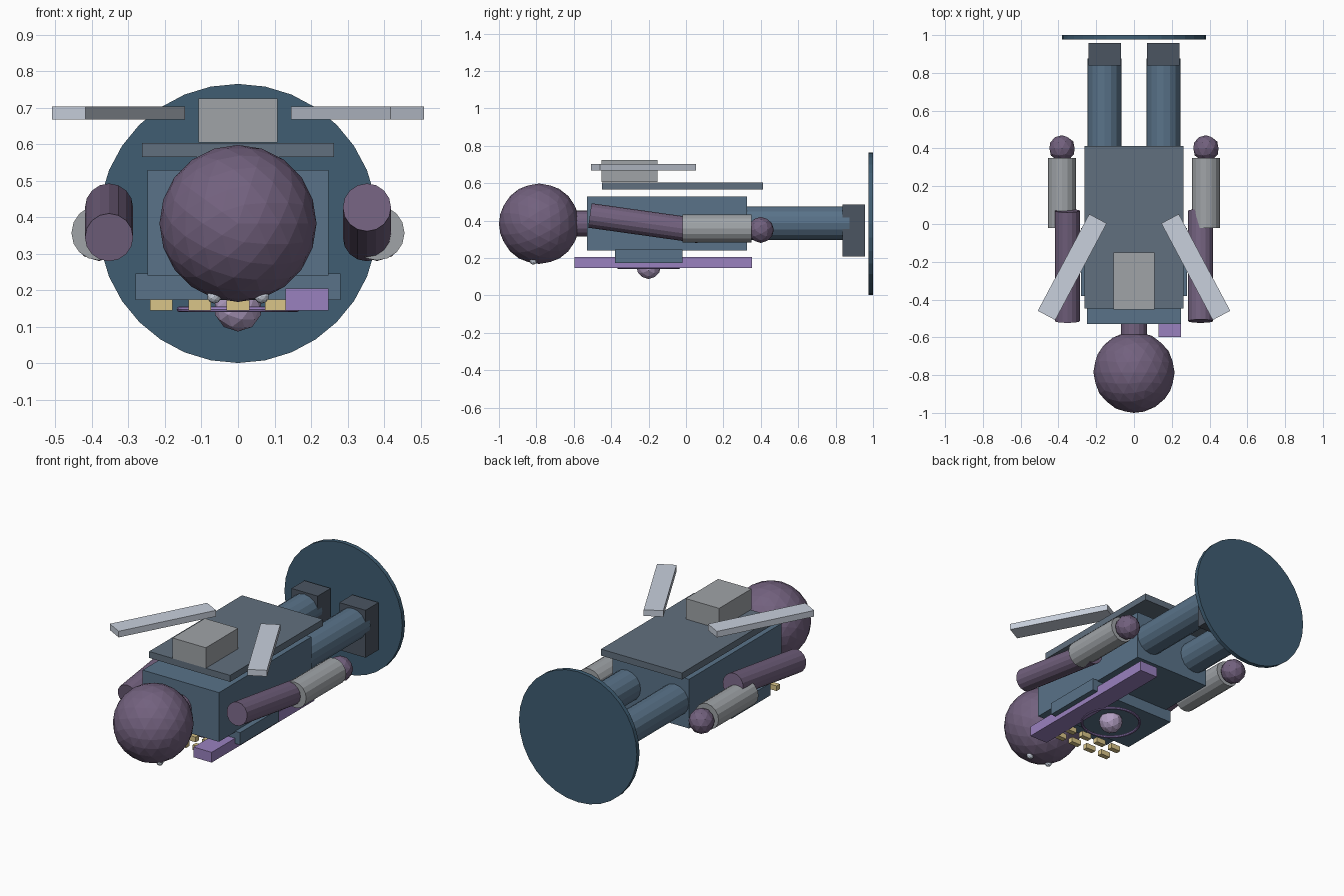
import bpy
from math import radians, pi

if "Cube" in bpy.data.objects:
    bpy.data.objects.remove(bpy.data.objects["Cube"])


def material(name, r, g, b):
    m = bpy.data.materials.new(name)
    m.diffuse_color = (r, g, b, 1)
    m.use_nodes = True
    m.node_tree.nodes["Principled BSDF"].inputs["Base Color"].default_value = m.diffuse_color
    return m


BLUE = material("steel_blue", 0.10, 0.17, 0.25)
DISC = material("deep_blue", 0.05, 0.11, 0.17)
PLATE = material("slate", 0.12, 0.16, 0.21)
SKIN = material("dusky_purple", 0.17, 0.12, 0.21)
VIOLET = material("violet", 0.32, 0.22, 0.52)
LILAC = material("lilac", 0.45, 0.35, 0.55)
YELLOW = material("sand", 0.70, 0.56, 0.25)
GREY = material("grey", 0.35, 0.37, 0.39)
PALE = material("pale_blue", 0.58, 0.63, 0.72)
DARK = material("charcoal", 0.07, 0.09, 0.12)


def finish(name, mat):
    o = bpy.context.object
    o.name = name
    o.data.materials.append(mat)
    return o


def box(name, loc, size, mat, turn=0):
    bpy.ops.mesh.primitive_cube_add(size=1, location=loc, rotation=(0, 0, turn))
    bpy.context.object.scale = size
    return finish(name, mat)


def rod(name, loc, radius, length, mat, sides=16, tilt=0):
    # cylinder lying along y, tilted about x
    bpy.ops.mesh.primitive_cylinder_add(vertices=sides, radius=radius, depth=length,
                                        location=loc, rotation=(pi / 2 + tilt, 0, 0))
    return finish(name, mat)


def ball(name, loc, radius, mat, level=2):
    bpy.ops.mesh.primitive_ico_sphere_add(subdivisions=level, radius=radius, location=loc,
                                          rotation=(pi / 2, 0, 0))
    return finish(name, mat)


# stand disc behind the feet
rod("stand_disc", (0, 0.988, 0.383), 0.382, 0.025, DISC, 32)

# head, neck and torso
ball("head", (0, -0.785, 0.383), 0.215, SKIN, 3)
rod("neck", (0, -0.56, 0.385), 0.07, 0.12, SKIN)
box("torso", (0, -0.102, 0.385), (0.495, 0.855, 0.288), BLUE)

# chest panel with round badge
box("chest_panel", (0, -0.2, 0.21), (0.56, 0.36, 0.072), BLUE)
ball("chest_orb", (0, -0.2, 0.153), 0.066, LILAC)
bpy.ops.mesh.primitive_torus_add(location=(0, -0.2, 0.148), major_radius=0.16,
                                 minor_radius=0.008, major_segments=32, minor_segments=8)
finish("chest_ring", VIOLET)
box("sash", (0.189, -0.122, 0.175), (0.117, 0.95, 0.06), VIOLET)

# two rows of collar studs
for y in (-0.51, -0.422):
    for i in range(4):
        box("collar_stud", (-0.21 + 0.105 * i, y, 0.16), (0.062, 0.03, 0.03), YELLOW)

# back plate and pack
box("back_plate", (0, -0.018, 0.584), (0.525, 0.86, 0.038), PLATE)
box("back_pack", (0, -0.302, 0.665), (0.216, 0.3, 0.12), GREY)

# paired parts
for s, side in ((-1, "left"), (1, "right")):
    ball(side + "_eye", (s * 0.065, -0.816, 0.184), 0.02, PALE)
    box(side + "_wing", (s * 0.327, -0.228, 0.685), (0.105, 0.58, 0.036), PALE, s * radians(28))
    # the upper arms swing in opposite directions
    rod(side + "_upper_arm", (s * 0.353, -0.222, 0.386), 0.066, 0.59, SKIN, 16, s * -radians(8))
    rod(side + "_forearm", (s * 0.381, 0.165, 0.357), 0.075, 0.37, GREY)
    ball(side + "_hand", (s * 0.381, 0.4, 0.35), 0.07, SKIN)
    rod(side + "_leg", (s * 0.156, 0.59, 0.386), 0.09, 0.57, BLUE)
    box(side + "_foot", (s * 0.155, 0.898, 0.348), (0.17, 0.12, 0.278), DARK)
